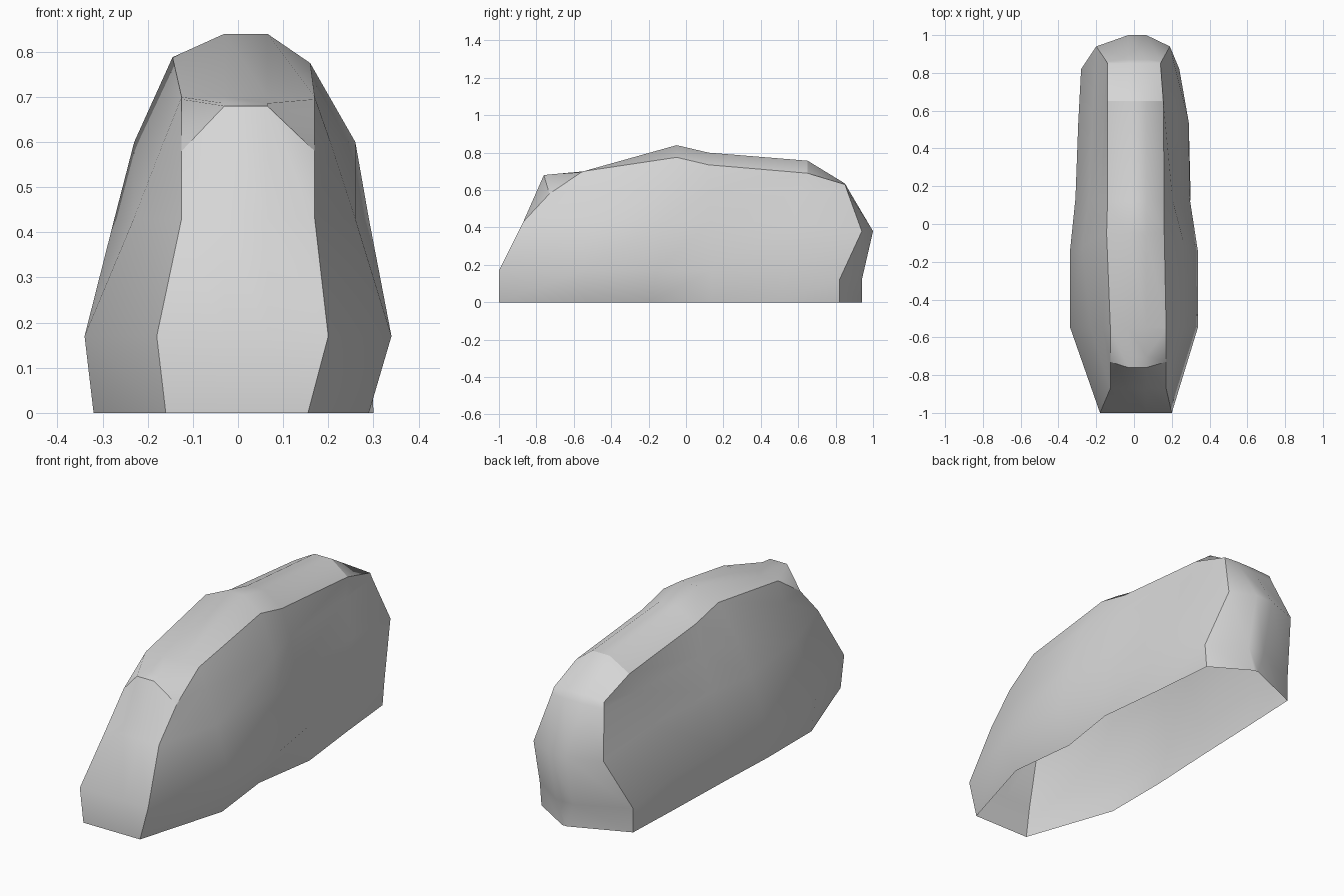
import bpy
import bmesh

default_cube = bpy.data.objects.get("Cube")
if default_cube:
    bpy.data.objects.remove(default_cube, do_unlink=True)


def make_material(name, colour):
    material = bpy.data.materials.new(name)
    material.use_nodes = True
    material.diffuse_color = colour
    material.node_tree.nodes["Principled BSDF"].inputs["Base Color"].default_value = colour
    return material


def lerp(start, end, factor):
    return start + (end - start) * factor


# Lengthwise stations between the end corners, at the hem and at the shoulder
hem_stations = (-.54, -.19, .14, .5)
shoulder_stations = (-.55, -.05, .12, .65)

# Each row upward: front corner (y, z), height along the side, back corner (y, z)
rows = [
    ((-1, 0), 0, (.82, 0)),
    ((-1, .17), .17, (.82, .12)),
    ((-.87, .43), .43, (.94, .38)),
    ((-.73, .58), .6, (.86, .6)),
    ((-.56, .695), None, (.85, .63)),
]

# Half widths of the same rows, front to back; the rear upper sides are steep
left_widths = [
    (.155, .29, .25, .3, .26, .23),
    (.2, .34, .34, .295, .29, .24),
    (.17, .26, .29, .235, .23, .19),
    (.17, .205, .26, .205, .17, .145),
    (.17, .17, .16, .16, .155, .14),
]
right_widths = [
    (.16, .32, .32, .305, .293, .28),
    (.18, .34, .34, .31, .295, .28),
    (.125, .231, .274, .24, .22, .2),
    (.125, .165, .23, .18, .16, .145),
    (.125, .125, .145, .14, .14, .14),
]

# Shoulder line heights between the corners; the right shoulder is a little higher
left_shoulder = (.7, .775, .735, .69)
right_shoulder = (.7, .788, .745, .695)


def side_grid(bm, widths, shoulder, side):
    """Add the points of one side panel, row by row."""
    grid = []
    top = len(rows) - 1
    for row, (front, height, back) in enumerate(rows):
        inner = [lerp(a, b, row / top) for a, b in zip(hem_stations, shoulder_stations)]
        heights = shoulder if row == top else [height] * len(inner)
        outline = [front, *zip(inner, heights), back]
        grid.append([bm.verts.new((side * width, y, z))
                     for width, (y, z) in zip(widths[row], outline)])
    return grid


def bridge(bm, first, second):
    """Join two equally long point chains with a strip of quads."""
    for i in range(len(first) - 1):
        bm.faces.new((first[i], first[i + 1], second[i + 1], second[i]))


def rim(grid):
    """Follow a panel's edge up the front, along the shoulder and down the back."""
    front = [row[0] for row in grid]
    back = [row[-1] for row in reversed(grid[:-1])]
    return front + grid[-1][1:] + back


def crease(bm, chain):
    """Keep the edges along a point chain sharp."""
    for first, second in zip(chain, chain[1:]):
        bm.edges.get((first, second)).smooth = False


bm = bmesh.new()

# Side panels
left_grid = side_grid(bm, left_widths, left_shoulder, 1)
right_grid = side_grid(bm, right_widths, right_shoulder, -1)
for grid in (left_grid, right_grid):
    for lower, upper in zip(grid, grid[1:]):
        bridge(bm, lower, upper)

# Middle band: nose, roof and tail, with a raised flat ridge
ridge = [
    (-1, 0), (-1, .17), (-.87, .43), (-.76, .68), (-.7, .686),
    (-.55, .7), (-.05, .84), (.12, .8), (.65, .757), (.85, .635),
    (.87, .6), (1, .38), (.94, .12), (.94, 0),
]
ridge_left = [bm.verts.new((.065, y, z)) for y, z in ridge]
ridge_right = [bm.verts.new((-.03, y, z)) for y, z in ridge]

# The ridge narrows at the foot of the tail
ridge_left[-1].co.x = .03
ridge_right[-1].co.x = .005

chains = [rim(left_grid), ridge_left, ridge_right, rim(right_grid)]
for first, second in zip(chains, chains[1:]):
    bridge(bm, first, second)

# Smooth shading, sharp along both panel rims, the nose top and the tail start
for face in bm.faces:
    face.smooth = True
crease(bm, chains[0])
crease(bm, chains[-1])
for corner in ((-.76, .68), (.65, .757)):
    station = ridge.index(corner)
    crease(bm, [chain[station] for chain in chains])

# The underside stays open
bmesh.ops.recalc_face_normals(bm, faces=bm.faces)
roof = max(bm.faces, key=lambda face: face.calc_center_median().z)
if roof.normal.z < 0:
    bmesh.ops.reverse_faces(bm, faces=bm.faces)

mesh = bpy.data.meshes.new("body_shell")
bm.to_mesh(mesh)
bm.free()
mesh.materials.append(make_material("light_grey", (.67, .67, .67, 1)))
shell = bpy.data.objects.new("body_shell", mesh)
bpy.context.collection.objects.link(shell)
